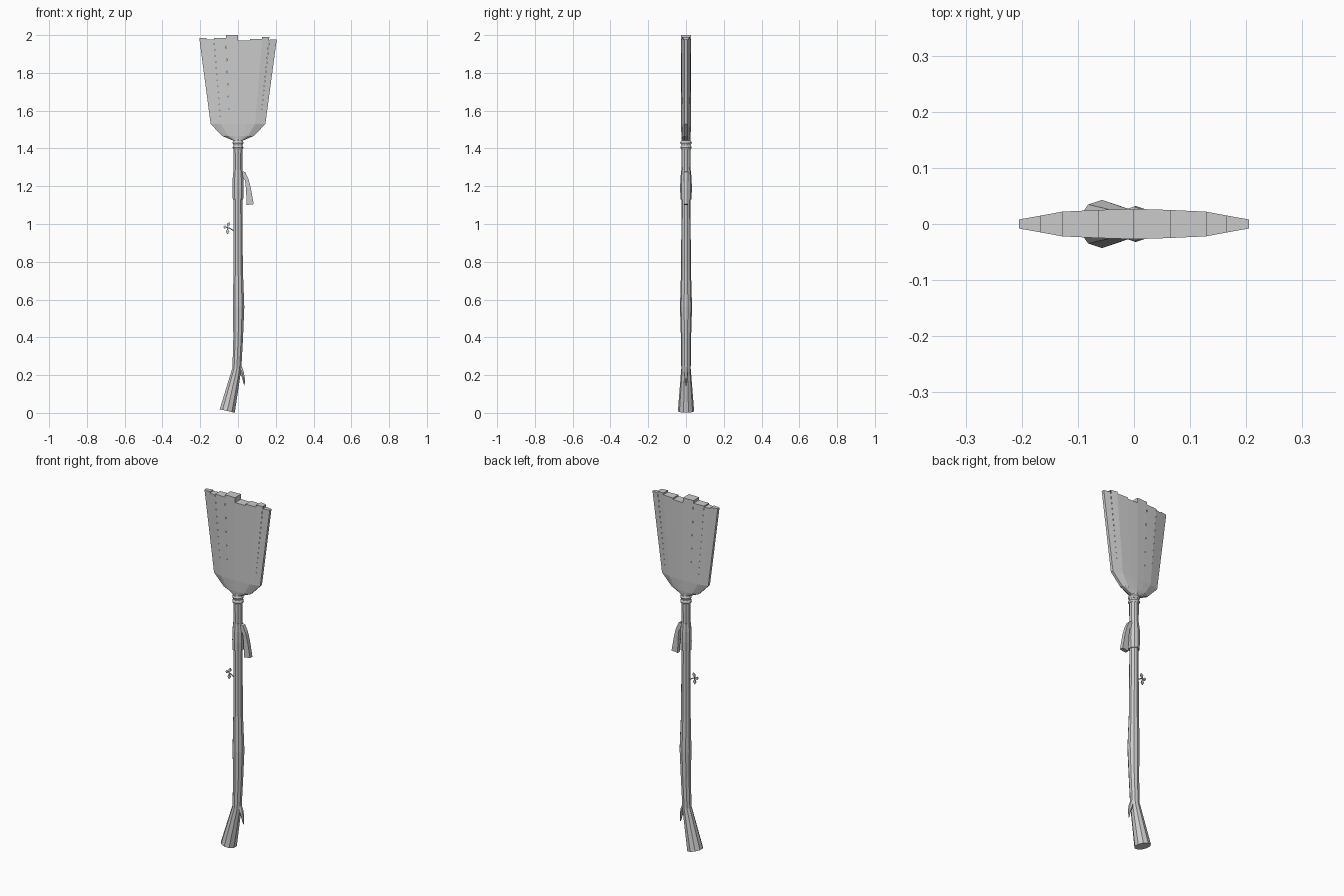
import bpy, bmesh, math
from mathutils import Vector

if "Cube" in bpy.data.objects:
    bpy.data.objects.remove(bpy.data.objects["Cube"])


def finish(name, bm):
    bmesh.ops.recalc_face_normals(bm, faces=bm.faces)
    me = bpy.data.meshes.new(name)
    bm.to_mesh(me)
    bm.free()
    ob = bpy.data.objects.new(name, me)
    bpy.context.collection.objects.link(ob)
    return ob


def tube(name, path, sides=10):
    """Loft rings along an (x, z, radius) path lying in the xz plane."""
    bm = bmesh.new()
    pts = [Vector((x, 0, z)) for x, z, r in path]
    rings = []
    for i, (x, z, r) in enumerate(path):
        if i == 0:
            t = pts[1] - pts[0]
        elif i == len(path) - 1:
            t = pts[i] - pts[i - 1]
        else:
            t = (pts[i + 1] - pts[i]).normalized() + (pts[i] - pts[i - 1]).normalized()
        t.normalize()
        side = Vector((t.z, 0, -t.x))
        ring = []
        for k in range(sides):
            a = math.pi / 2 + 2 * math.pi * k / sides
            ring.append(bm.verts.new(pts[i] + side * r * math.cos(a)
                                     + Vector((0, r * math.sin(a), 0))))
        rings.append(ring)
    for a, b in zip(rings, rings[1:]):
        for k in range(sides):
            n = (k + 1) % sides
            bm.faces.new((a[k], a[n], b[n], b[k]))
    bm.faces.new(rings[0])
    bm.faces.new(rings[-1])
    return finish(name, bm)


def plate(name, outline, y, thick):
    """Thin solid from an outline in the xz plane."""
    bm = bmesh.new()
    f = bm.faces.new([bm.verts.new((x, y - thick / 2, z)) for x, z in outline])
    ext = bmesh.ops.extrude_face_region(bm, geom=[f])
    bmesh.ops.translate(bm, vec=(0, thick, 0),
                        verts=[v for v in ext['geom'] if isinstance(v, bmesh.types.BMVert)])
    return finish(name, bm)


# Crooked handle with a flared foot
tube("handle", [(-0.057, 0.01, 0.043), (-0.006, 0.235, 0.025), (0.001, 0.4, 0.027),
                (0.003, 0.56, 0.032), (0.001, 0.76, 0.026), (0.0, 1.13, 0.024),
                (0.0, 1.45, 0.025)])

# Cloth wrap and binding rings
tube("cloth_wrap", [(0, 1.13, 0.029), (0, 1.18, 0.031), (0, 1.24, 0.030), (0, 1.285, 0.025)])
for i, z in enumerate((1.405, 1.43)):
    tube(f"binding_ring_{i}", [(0, z - 0.01, 0.026), (0, z, 0.031), (0, z + 0.01, 0.026)])

# Bristle head: flat fan with a stepped cut along the top
cols = [-1, -0.81, -0.625, -0.315, 0, 0.315, 0.625, 0.81, 1]
depth = [0.008, 0.015, 0.022, 0.025, 0.027, 0.025, 0.022, 0.015, 0.008]
tops = [1.985, 1.978, 1.985, 2.0, 1.972, 1.98, 1.99, 1.977]
rows = [(1.44, 0.022, 0.8), (1.467, 0.085, 0.9), (1.53, 0.145, 1.0)]
bm = bmesh.new()


def pair(i, z, half, d):
    return [bm.verts.new((cols[i] * half, s * depth[i] * d, z)) for s in (-1, 1)]


grid = [[pair(i, z, h, d) for i in range(9)] for z, h, d in rows]
prev = None
for i, top in enumerate(tops):
    left, right = pair(i, top, 0.205, 1), pair(i + 1, top, 0.205, 1)
    bm.faces.new((left[0], right[0], right[1], left[1]))
    lo = grid[0]
    bm.faces.new((lo[i][0], lo[i + 1][0], lo[i + 1][1], lo[i][1]))
    for s in (0, 1):
        for a, b in zip(grid, grid[1:]):
            bm.faces.new((a[i][s], a[i + 1][s], b[i + 1][s], b[i][s]))
        bm.faces.new((grid[2][i][s], grid[2][i + 1][s], right[s], left[s]))
    if prev:
        bm.faces.new((prev[0], prev[1], left[1], left[0]))
    for e, end in ((0, left), (8, right)):
        if (i, e) in ((0, 0), (7, 8)):
            for a, b in zip(grid, grid[1:]):
                bm.faces.new((a[e][0], a[e][1], b[e][1], b[e][0]))
            bm.faces.new((grid[2][e][0], grid[2][e][1], end[1], end[0]))
    prev = right
finish("bristle_head", bm)

# Loose cloth tail beside the wrap
plate("cloth_tail", [(0.022, 1.28), (0.038, 1.275), (0.055, 1.24), (0.068, 1.19), (0.083, 1.105),
                     (0.045, 1.10), (0.043, 1.18), (0.037, 1.23), (0.022, 1.25)], 0, 0.022)

# Small twig with three leaves
tube("twig_stem", [(-0.018, 0.962, 0.003), (-0.045, 0.978, 0.003), (-0.062, 0.983, 0.002)], 5)
for i, (bx, bz, tx, tz) in enumerate([(-0.058, 0.983, -0.078, 0.984),
                                      (-0.056, 0.982, -0.046, 1.01),
                                      (-0.055, 0.98, -0.055, 0.945)]):
    b, t = Vector((bx, bz)), Vector((tx, tz))
    n = Vector((-(t - b).y, (t - b).x)).normalized() * 0.009
    m = b.lerp(t, 0.6)
    plate(f"twig_leaf_{i}", [b, m + n, t, m - n], 0, 0.006)

# Splinter peeling off near the foot
tube("splinter", [(0.006, 0.26, 0.010), (0.02, 0.215, 0.012), (0.029, 0.185, 0.008),
                  (0.034, 0.145, 0.002)], 6)

# Centre the whole model on x
bpy.context.view_layer.update()
